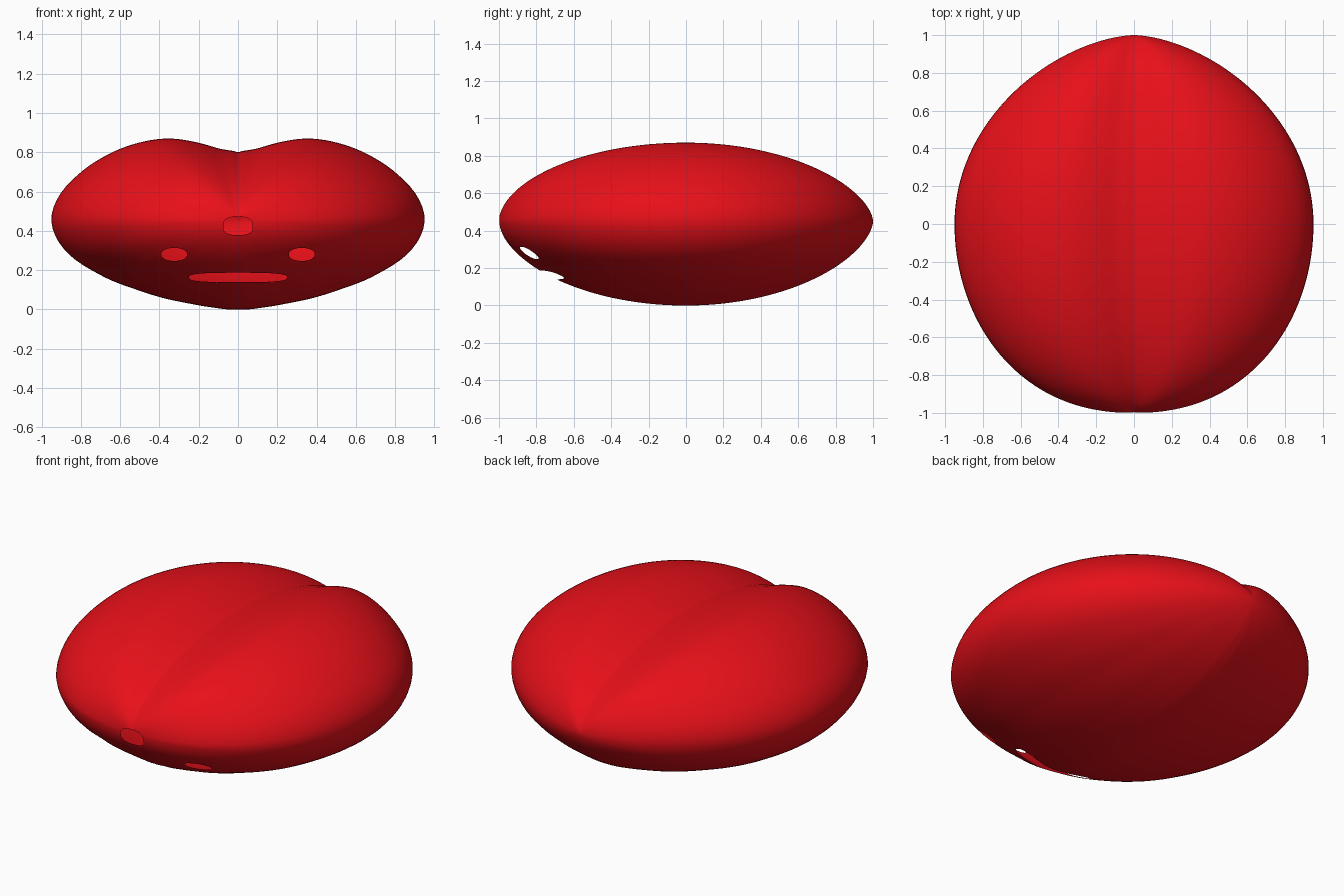
import bpy, bmesh, math

if "Cube" in bpy.data.objects:
    bpy.data.objects.remove(bpy.data.objects["Cube"])

ZC = 0.45  # height of the long axis

# Half cross-section (x, z) at the widest point, bottom to top
SECTION = [(0, 0), (.15, .013), (.3, .04), (.5, .095), (.7, .175), (.86, .28),
           (.93, .375), (.95, .47), (.91, .58), (.81, .69), (.66, .79),
           (.5, .85), (.36, .87), (.22, .853), (.1, .82), (0, .80)]
POLAR = [(math.atan2(z - ZC, x), math.hypot(x, z - ZC)) for x, z in SECTION]


def slope(i):
    a, b = POLAR[max(i - 1, 0)], POLAR[min(i + 1, len(POLAR) - 1)]
    return (b[1] - a[1]) / (b[0] - a[0])


def radius(ang):
    """Smooth section radius for an angle between -90 and 90 degrees."""
    i = 0
    while i < len(POLAR) - 2 and ang > POLAR[i + 1][0]:
        i += 1
    (a0, r0), (a1, r1) = POLAR[i], POLAR[i + 1]
    h = a1 - a0
    t = min(max((ang - a0) / h, 0), 1)
    return ((2*t**3 - 3*t*t + 1) * r0 + (t**3 - 2*t*t + t) * h * slope(i)
            + (3*t*t - 2*t**3) * r1 + (t**3 - t*t) * h * slope(i + 1))


def front_power(ang):
    return 0.45 + 0.12 * abs(math.sin(ang))


def front_y(x, z):
    """Depth of the front surface at x, z."""
    ang = math.atan2(z - ZC, abs(x))
    g = math.hypot(x, z - ZC) / radius(ang)
    return -math.sqrt(max(0, 1 - g ** (1 / front_power(ang))))


# Body shell: a sphere lying along y, reshaped to the lobed section
bm = bmesh.new()
bmesh.ops.create_uvsphere(bm, u_segments=160, v_segments=160, radius=1)
for v in bm.verts:
    x, y, z = v.co.x, -v.co.z, v.co.y
    ring = math.hypot(x, z)
    ang = math.atan2(z, abs(x))
    p = front_power(ang) if y < 0 else 0.6
    r = radius(ang) * ring ** (2 * p) if ring > 1e-5 else 0
    v.co = (math.copysign(r * math.cos(ang), x), y, ZC + r * math.sin(ang))

# Face openings: centre x, centre z, half width, half height, roundness
HOLES = [(0, .425, .075, .046, 2.8),
         (.325, .28, .066, .033, 2.2), (-.325, .28, .066, .033, 2.2),
         (0, .163, .25, .024, 3)]


def level(hole, x, z):
    cx, cz, a, b, n = hole
    return (abs((x - cx) / a) ** n + abs((z - cz) / b) ** n) ** (1 / n)


for hole in HOLES:
    inside = []
    for f in bm.faces:
        c = f.calc_center_median()
        if c.y < 0 and level(hole, c.x, c.z) < 1:
            inside.append(f)
    rim = {v for f in inside for v in f.verts
           if any(g not in inside for g in v.link_faces)}
    bmesh.ops.delete(bm, geom=inside, context='FACES')
    for v in rim:
        if not v.is_valid:
            continue
        k = level(hole, v.co.x, v.co.z)
        x = hole[0] + (v.co.x - hole[0]) / k
        z = hole[1] + (v.co.z - hole[1]) / k
        v.co = (x, front_y(x, z), z)

mesh = bpy.data.meshes.new("body_shell")
bm.to_mesh(mesh)
bm.free()
mesh.shade_smooth()
body = bpy.data.objects.new("body_shell", mesh)
bpy.context.collection.objects.link(body)

red = bpy.data.materials.new("red")
red.diffuse_color = (0.8, 0.005, 0.01, 1)
red.use_nodes = True
red.node_tree.nodes["Principled BSDF"].inputs["Base Color"].default_value = red.diffuse_color
mesh.materials.append(red)
